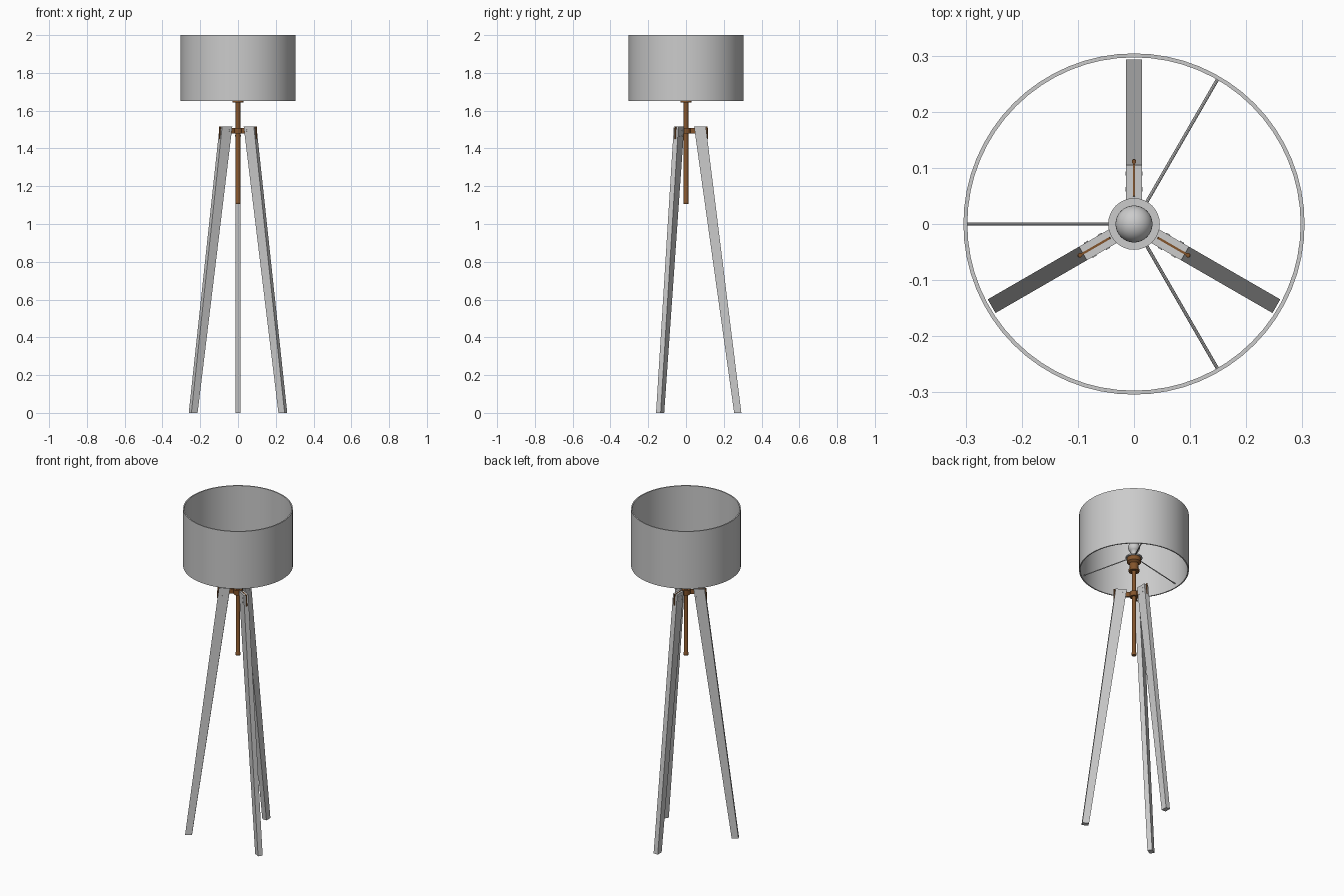
import bpy, bmesh, math
from mathutils import Vector, Matrix

cube = bpy.data.objects.get("Cube")
if cube:
    bpy.data.objects.remove(cube, do_unlink=True)


def material(name, rgb):
    m = bpy.data.materials.new(name)
    m.use_nodes = True
    m.diffuse_color = (*rgb, 1)
    m.node_tree.nodes["Principled BSDF"].inputs["Base Color"].default_value = (*rgb, 1)
    return m


GREY = material("soft_grey", (0.6, 0.6, 0.6))
BRONZE = material("brown_bronze", (0.23, 0.09, 0.025))


def finish(name, bm, mat, smooth=False):
    bmesh.ops.recalc_face_normals(bm, faces=bm.faces)
    mesh = bpy.data.meshes.new(name)
    bm.to_mesh(mesh)
    bm.free()
    mesh.materials.append(mat)
    ob = bpy.data.objects.new(name, mesh)
    bpy.context.collection.objects.link(ob)
    if smooth:
        bpy.ops.object.select_all(action="DESELECT")
        ob.select_set(True)
        bpy.context.view_layer.objects.active = ob
        bpy.ops.object.shade_smooth_by_angle(angle=math.radians(35))
    return ob


def lathe(name, profile, mat, sides=32):
    """Spin a closed (radius, height) profile round the z axis."""
    bm = bmesh.new()
    verts = [bm.verts.new((r, 0, z)) for r, z in profile]
    edges = [bm.edges.new((a, b)) for a, b in zip(verts, verts[1:] + verts[:1])]
    bmesh.ops.spin(bm, geom=verts + edges, cent=(0, 0, 0), axis=(0, 0, 1),
                   angle=math.tau, steps=sides, use_merge=True)
    bmesh.ops.remove_doubles(bm, verts=bm.verts, dist=1e-5)
    bmesh.ops.dissolve_degenerate(bm, edges=bm.edges, dist=1e-6)
    return finish(name, bm, mat, True)


def slab(name, outline, thickness, mat, angle):
    """Extrude a (radius, height) outline sideways and turn it to an angle."""
    bm = bmesh.new()
    face = bm.faces.new([bm.verts.new((r, -thickness / 2, z)) for r, z in outline])
    ext = bmesh.ops.extrude_face_region(bm, geom=[face])["geom"]
    bmesh.ops.translate(bm, vec=(0, thickness, 0),
                        verts=[g for g in ext if isinstance(g, bmesh.types.BMVert)])
    bm.transform(Matrix.Rotation(angle, 4, "Z"))
    return finish(name, bm, mat)


def bar(name, start, end, radius, mat, angle, sides=12):
    """Round bar between two points, turned round the z axis."""
    a, b = Vector(start), Vector(end)
    bm = bmesh.new()
    turn = (b - a).to_track_quat("Z", "Y").to_matrix().to_4x4()
    bmesh.ops.create_cone(bm, cap_ends=True, segments=sides, radius1=radius,
                          radius2=radius, depth=(b - a).length,
                          matrix=Matrix.Translation((a + b) / 2) @ turn)
    bm.transform(Matrix.Rotation(angle, 4, "Z"))
    return finish(name, bm, mat, True)


# Open drum shade
lathe("shade", [(0.304, 1.65), (0.304, 2.0), (0.297, 2.0), (0.297, 1.65)], GREY, 64)

# Central pole with end knob, and lamp socket
lathe("pole", [(0, 1.105), (0.012, 1.105), (0.014, 1.109), (0.014, 1.119),
               (0.012, 1.123), (0.012, 1.655), (0, 1.655)], BRONZE)
lathe("socket", [(0, 1.642), (0.03, 1.642), (0.03, 1.654), (0.024, 1.656),
                 (0.026, 1.69), (0.039, 1.7), (0.039, 1.727), (0, 1.727)], BRONZE)
lathe("hub", [(0, 1.478), (0.024, 1.478), (0.024, 1.508), (0, 1.508)], BRONZE)

# Shade fitting ring
lathe("fitting_ring", [(0.02, 1.726), (0.046, 1.726), (0.046, 1.734), (0.02, 1.734)], GREY)

# Bulb: narrow neck blending into a globe
globe = [(0.033 * math.cos(math.radians(t)), 1.795 + 0.033 * math.sin(math.radians(t)))
         for t in range(-50, 90, 10)]
lathe("bulb", [(0, 1.725), (0.015, 1.725), (0.015, 1.755)] + globe + [(0, 1.828)], GREY)

# Tapered legs with bracket plates and screws
for i, side in enumerate(("back", "right", "left")):
    turn = math.radians(90 + 120 * i)
    slab(side + "_leg", [(0.255, 0), (0.293, 0), (0.105, 1.515), (0.043, 1.515)],
         0.028, GREY, turn)
    slab(side + "_bracket", [(0.02, 1.478), (0.05, 1.478), (0.06, 1.45), (0.114, 1.45),
                             (0.111, 1.517), (0.05, 1.517), (0.045, 1.508), (0.02, 1.508)],
         0.004, BRONZE, turn)
    bar(side + "_bracket_end", (0.112, 0, 1.45), (0.111, 0, 1.517), 0.004, BRONZE, turn)
    for row, z in enumerate((1.495, 1.468)):
        for col, r in enumerate((0.062, 0.09)):
            bar(f"{side}_screw_{row}_{col}", (r, -0.0155, z), (r, 0.0155, z),
                0.004, GREY, turn)

# Spokes carrying the shade
for i, side in enumerate(("left_back", "right", "left_front")):
    bar(side + "_spoke", (0.03, 0, 1.73), (0.299, 0, 1.675), 0.003, GREY,
        math.radians(60 + 120 * i), 8)
